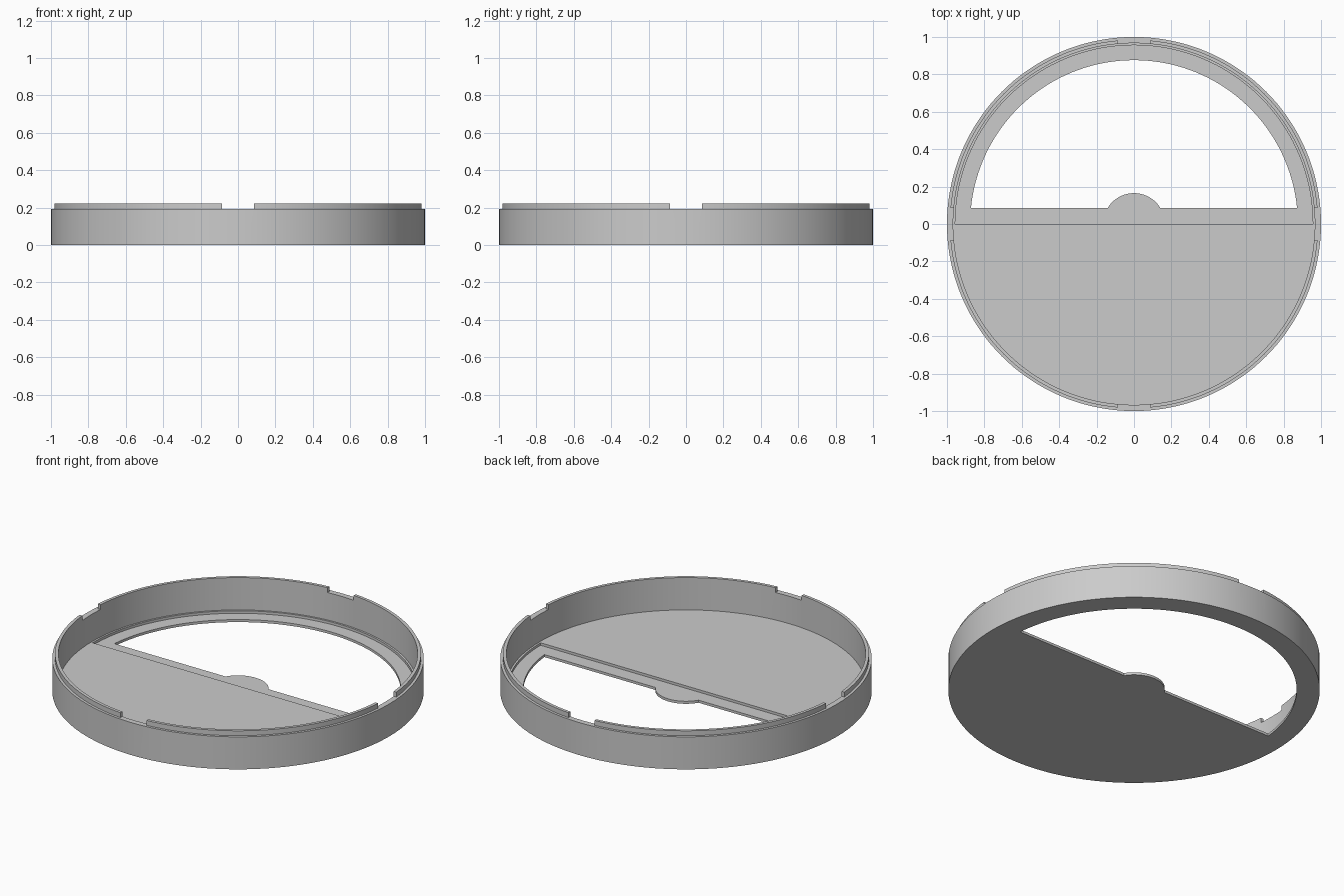
import bpy
import bmesh
from math import asin, cos, sin, pi, tau
from mathutils import Vector

cube = bpy.data.objects.get("Cube")
if cube:
    bpy.data.objects.remove(cube, do_unlink=True)

SEGMENTS = 144
WALL_TOP, LIP_TOP = 0.193, 0.222
FLOOR_TOP, RECESS_FLOOR = 0.03, 0.015
INNER_R, RECESS_R, WINDOW_R, HUB_R = 0.967, 0.956, 0.876, 0.165
BAR_Y = 0.085
GAP_HALF = 0.086

grey = bpy.data.materials.new("plain grey")
grey.use_nodes = True
colour = (0.6, 0.6, 0.6, 1)
grey.diffuse_color = colour
grey.node_tree.nodes["Principled BSDF"].inputs["Base Color"].default_value = colour


def add_object(name, bm):
    bmesh.ops.recalc_face_normals(bm, faces=bm.faces)
    mesh = bpy.data.meshes.new(name)
    bm.to_mesh(mesh)
    bm.free()
    mesh.materials.append(grey)
    obj = bpy.data.objects.new(name, mesh)
    bpy.context.collection.objects.link(obj)
    return obj


def arc(radius, start, end, steps):
    angles = [start + (end - start) * i / steps for i in range(steps + 1)]
    return [(radius * cos(a), radius * sin(a)) for a in angles]


def prism(name, outline, bottom, top):
    bm = bmesh.new()
    face = bm.faces.new([bm.verts.new((x, y, bottom)) for x, y in outline])
    extruded = bmesh.ops.extrude_face_region(bm, geom=[face], use_keep_orig=True)
    moved = [v for v in extruded["geom"] if isinstance(v, bmesh.types.BMVert)]
    bmesh.ops.translate(bm, verts=moved, vec=(0, 0, top - bottom))
    return add_object(name, bm)


# Round tray: wall and stepped lip revolved, with flat discs closing the floor
profile = [(1, 0), (1, WALL_TOP), (0.985, WALL_TOP), (0.985, LIP_TOP),
           (INNER_R, LIP_TOP), (INNER_R, FLOOR_TOP)]
bm = bmesh.new()
verts = [bm.verts.new((r, 0, z)) for r, z in profile]
edges = [bm.edges.new(pair) for pair in zip(verts, verts[1:])]
bmesh.ops.spin(bm, geom=verts + edges, cent=(0, 0, 0), axis=(0, 0, 1),
               angle=tau, steps=SEGMENTS, use_merge=True)
bmesh.ops.remove_doubles(bm, verts=bm.verts, dist=0.0001)
bmesh.ops.holes_fill(bm, edges=[e for e in bm.edges if e.is_boundary], sides=0)
tray = add_object("round_tray", bm)

# Shallow half-round recess at the back
cutters = [prism("recess_cutter", arc(RECESS_R, 0, pi, SEGMENTS // 2),
                 RECESS_FLOOR, 0.1)]

# Window opening, leaving a crossbar with a rounded hub
window_angle = asin(BAR_Y / WINDOW_R)
hub_angle = asin(BAR_Y / HUB_R)
outline = arc(WINDOW_R, window_angle, pi - window_angle, 68)
outline += arc(HUB_R, pi - hub_angle, hub_angle, 32)
cutters.append(prism("window_cutter", outline, -0.1, 0.1))

# Four notches in the lip, cut by two crossing bars
for name, hx, hy in (("side_notch_cutter", 1.2, GAP_HALF),
                     ("end_notch_cutter", GAP_HALF, 1.2)):
    bar = [(-hx, -hy), (hx, -hy), (hx, hy), (-hx, hy)]
    cutters.append(prism(name, bar, WALL_TOP, 0.4))

bpy.context.view_layer.objects.active = tray
for cutter in cutters:
    cutter.hide_render = True
    mod = tray.modifiers.new(cutter.name, 'BOOLEAN')
    mod.operation = 'DIFFERENCE'
    mod.solver = 'EXACT'
    mod.object = cutter
    bpy.ops.object.modifier_apply(modifier=mod.name)
    bpy.data.objects.remove(cutter, do_unlink=True)

# Smooth round walls with crisp edges
bpy.ops.object.select_all(action='DESELECT')
tray.select_set(True)
bpy.ops.object.shade_smooth_by_angle(angle=pi / 6)
